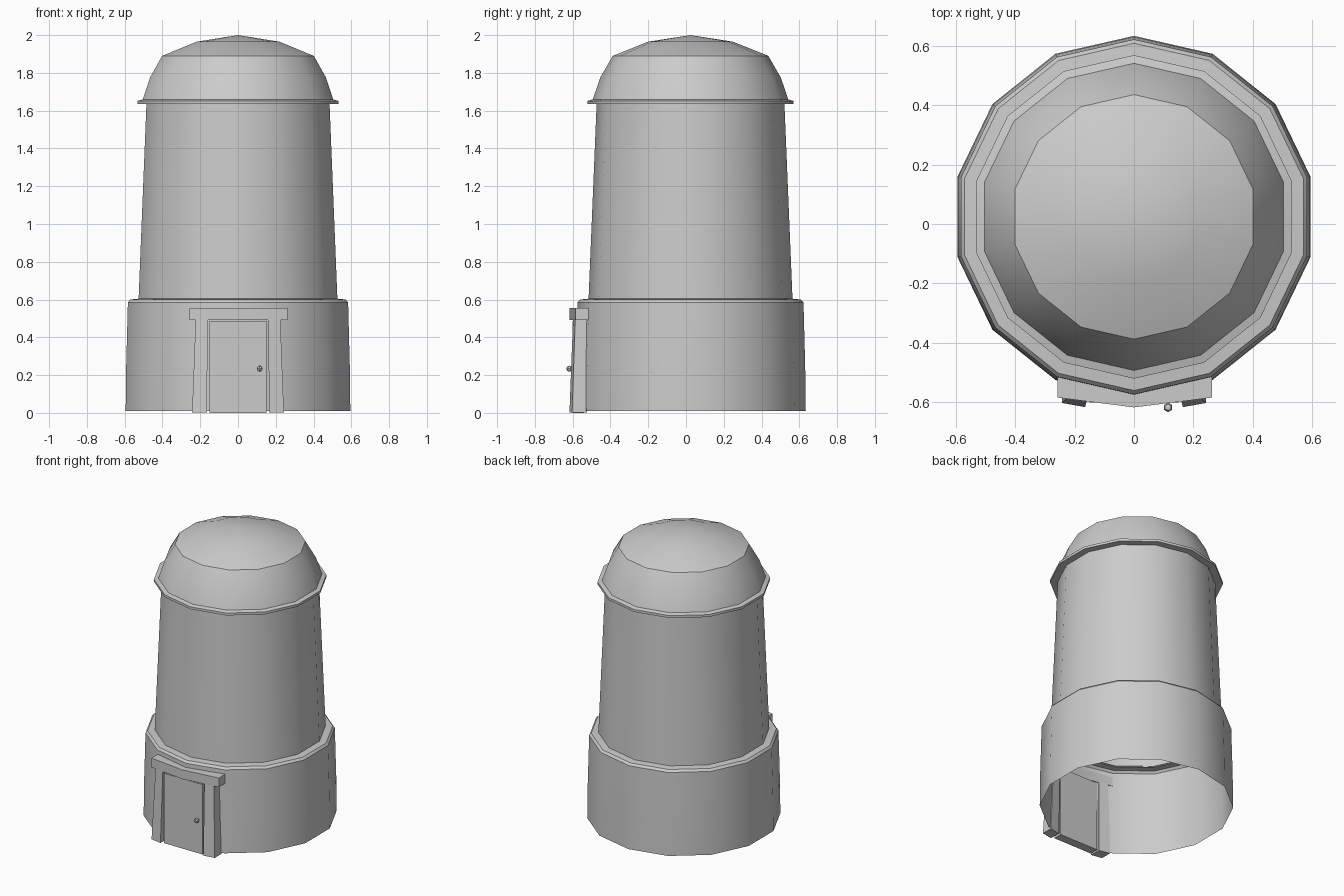
import bpy, bmesh, math

if "Cube" in bpy.data.objects:
    bpy.data.objects.remove(bpy.data.objects["Cube"])

SIDES = 14
CY = 0.024  # axis of the tower


def finish(bm, name):
    mesh = bpy.data.meshes.new(name)
    bm.to_mesh(mesh)
    bm.free()
    ob = bpy.data.objects.new(name, mesh)
    bpy.context.collection.objects.link(ob)
    bpy.ops.object.select_all(action='DESELECT')
    ob.select_set(True)
    bpy.context.view_layer.objects.active = ob
    bpy.ops.object.shade_smooth_by_angle(angle=math.radians(30))
    return ob


def lathe(name, profile):
    """Sweep (radius, z) points, bottom to top, into an open shell."""
    bm = bmesh.new()
    rings = []
    for r, z in profile:
        if r == 0:
            rings.append([bm.verts.new((0, CY, z))] * SIDES)
        else:
            rings.append([bm.verts.new((r * math.sin(a), CY - r * math.cos(a), z))
                          for a in (2 * math.pi * i / SIDES for i in range(SIDES))])
    for lo, hi in zip(rings, rings[1:]):
        for i in range(SIDES):
            j = (i + 1) % SIDES
            face = [lo[i], lo[j], hi[j]]
            if hi[i] is not hi[j]:
                face.append(hi[i])
            bm.faces.new(face)
    return finish(bm, name)


def prism(name, bottom, top, z0, z1):
    """Solid between two matching (x, y) outlines."""
    bm = bmesh.new()
    a = [bm.verts.new((x, y, z0)) for x, y in bottom]
    b = [bm.verts.new((x, y, z1)) for x, y in top]
    bm.faces.new(a[::-1])
    bm.faces.new(b)
    for i in range(len(a)):
        j = (i + 1) % len(a)
        bm.faces.new((a[i], a[j], b[j], b[i]))
    bmesh.ops.recalc_face_normals(bm, faces=bm.faces)
    return finish(bm, name)


# Tower shells
lathe("base_wall", [(0.61, 0.01), (0.607, 0.25), (0.598, 0.585),
                    (0.585, 0.6), (0.535, 0.605)])
lathe("tower_wall", [(0.54, 0.6), (0.497, 1.64)])
lathe("rim", [(0.495, 1.635), (0.545, 1.635), (0.545, 1.652), (0.515, 1.66)])
lathe("dome", [(0.519, 1.655), (0.478, 1.775), (0.412, 1.89)])
lathe("roof_cap", [(0.412, 1.89), (0.225, 1.965), (0, 2.0)])

# Lintel bent around the wall corner
lintel = [(-0.257, -0.585), (0, -0.618), (0.262, -0.585),
          (0.262, -0.515), (0, -0.57), (-0.257, -0.515)]
prism("lintel", lintel, lintel, 0.492, 0.556)

# Door posts, splayed slightly outward at the foot
for side, s in (("left", -1), ("right", 1)):
    foot = [(s * 0.165, -0.617), (s * 0.243, -0.603),
            (s * 0.243, -0.525), (s * 0.165, -0.54)]
    head = [(s * 0.16, -0.598), (s * 0.224, -0.586),
            (s * 0.224, -0.52), (s * 0.16, -0.535)]
    prism(side + "_door_post", foot, head, 0.002, 0.5)

# Door panel
door = [(-0.15, -0.602), (0.15, -0.602), (0.15, -0.54), (-0.15, -0.54)]
prism("door", door, door, 0.0, 0.486)

# Door knob on a short stem
bm = bmesh.new()
bmesh.ops.create_uvsphere(bm, u_segments=6, v_segments=4, radius=0.016)
bmesh.ops.translate(bm, verts=bm.verts, vec=(0.115, -0.618, 0.234))
finish(bm, "door_knob")
stem = [(0.108, -0.61), (0.122, -0.61), (0.122, -0.595), (0.108, -0.595)]
prism("knob_stem", stem, stem, 0.227, 0.241)
